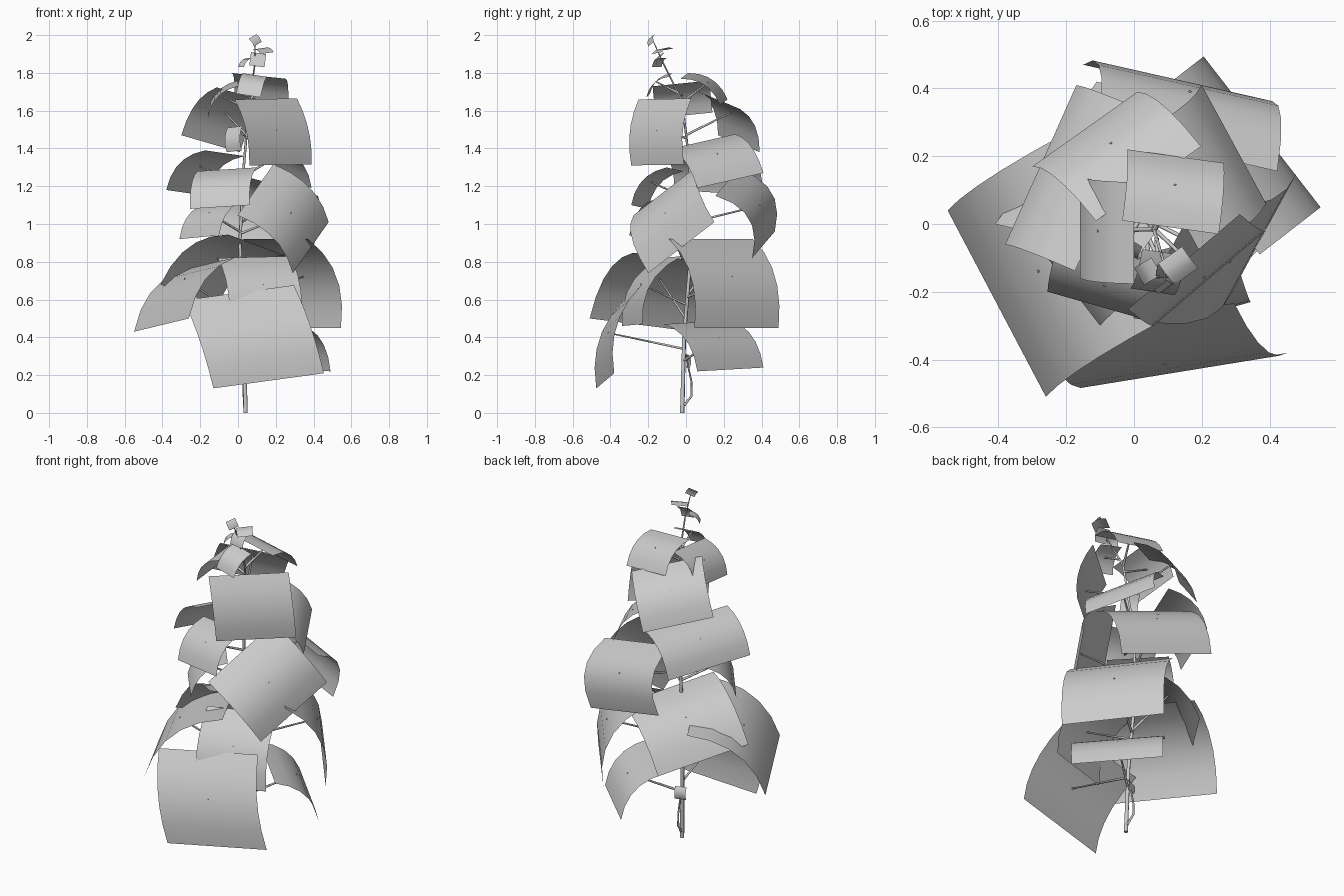
import bpy
import bmesh
from mathutils import Vector

default_cube = bpy.data.objects.get("Cube")
if default_cube:
    bpy.data.objects.remove(default_cube, do_unlink=True)

# One plain grey for the whole plant
grey = bpy.data.materials.new("plain_grey")
grey.use_nodes = True
colour = (0.6, 0.6, 0.6, 1)
grey.diffuse_color = colour
grey.node_tree.nodes["Principled BSDF"].inputs["Base Color"].default_value = colour

TRUNK = [Vector(p) for p in ((.04, -.02, 0), (.03, -.01, .4), (.01, .03, .9),
                             (.03, .02, 1.3), (.06, -.02, 1.65),
                             (.09, -.12, 1.85), (.09, -.17, 1.96))]


def trunk_at(z):
    """Point on the trunk line at a given height."""
    for low, high in zip(TRUNK, TRUNK[1:]):
        if z <= high.z:
            return low.lerp(high, max(0, (z - low.z) / (high.z - low.z)))
    return TRUNK[-1]


def stem(name, points, radius, tip=0.6):
    """Thin tapering tube through the points."""
    curve = bpy.data.curves.new(name, "CURVE")
    curve.dimensions = "3D"
    curve.bevel_depth = radius
    curve.bevel_resolution = 1
    curve.use_fill_caps = True
    spline = curve.splines.new("POLY")
    spline.points.add(len(points) - 1)
    for i, (target, p) in enumerate(zip(spline.points, points)):
        target.co = (*p, 1)
        target.radius = 1 + (tip - 1) * i / (len(points) - 1)
    obj = bpy.data.objects.new(name, curve)
    bpy.context.collection.objects.link(obj)
    curve.materials.append(grey)
    bpy.ops.object.select_all(action="DESELECT")
    obj.select_set(True)
    bpy.context.view_layer.objects.active = obj
    bpy.ops.object.convert(target="MESH")


def leaf(name, start, end, reach, rise, bulge=0.34, lean=0, twig=True, rows=5):
    """Arched sheet: outer edge start-end, rising inward to the trunk."""
    start, end = Vector(start), Vector(end)
    edge = end - start
    inward = Vector((edge.y, -edge.x, 0)).normalized()
    if inward.dot(trunk_at(start.z) - (start + end) / 2) < 0:
        inward.negate()
    up = edge.cross(inward).normalized()
    if up.z < 0:
        up.negate()
    span = inward * reach + up * rise + edge.normalized() * lean
    bend = span / 2 + (up * reach - inward * rise) * bulge
    bm = bmesh.new()
    previous = None
    for i in range(rows + 1):
        t = i / rows
        offset = bend * (2 * t * (1 - t)) + span * t * t
        row = [bm.verts.new(p + offset) for p in (start, end)]
        if previous:
            face = bm.faces.new((previous[0], previous[1], row[1], row[0]))
            face.smooth = True
        previous = row
    bm.normal_update()
    if sum((f.normal.dot(up - inward) for f in bm.faces)) < 0:
        bmesh.ops.reverse_faces(bm, faces=bm.faces[:])
    mesh = bpy.data.meshes.new(name)
    bm.to_mesh(mesh)
    bm.free()
    mesh.materials.append(grey)
    obj = bpy.data.objects.new(name, mesh)
    bpy.context.collection.objects.link(obj)
    if twig:
        centre = (start + end) / 2 + bend / 2 + span / 4
        stem(name + "_twig", [trunk_at(centre.z - reach / 2), centre], 0.007)


# Trunk and the looping side shoot at its foot
stem("trunk", TRUNK, 0.012, 0.2)
stem("side_shoot", [Vector(p) for p in ((.04, -.01, .04), (.03, .03, .09),
                                        (.03, .03, .16), (.03, 0, .3))], 0.007)
leaf("foot_bud", (0, 0, .24), (.06, .02, .24), reach=.01, rise=.07, twig=False)

# Lowest tier
leaf("low_front_leaf", (-.13, -.475, .13), (.455, -.38, .21),
     reach=.17, rise=.48, bulge=.25, lean=-.07)
leaf("low_right_leaf", (-.55, .04, .43), (-.26, -.51, .5), reach=.42, rise=.35)
leaf("low_left_leaf", (.49, .06, .22), (.14, .41, .24), reach=.24, rise=.25)

# Second tier
leaf("second_back_right_leaf", (-.41, 0, .68), (-.11, .42, .57), reach=.4, rise=.27)
leaf("second_left_leaf", (.2, .49, .45), (.545, .045, .45), reach=.22, rise=.47)
leaf("second_front_leaf", (-.04, -.34, .46), (.345, -.23, .47), reach=.22, rise=.36)

# Middle tier
leaf("middle_back_leaf", (.38, .35, .82), (-.15, .47, .96), reach=.18, rise=.34, bulge=.5)
leaf("middle_front_left_leaf", (.29, -.2, .74), (.48, .15, 1.01), reach=.22, rise=.37)
leaf("middle_front_right_leaf", (-.31, -.03, .92), (-.1, -.3, .94), reach=.2, rise=.19)
leaf("middle_front_leaf", (-.255, -.2, 1.08), (.06, -.29, 1.1), reach=.19, rise=.2)
leaf("middle_right_leaf", (-.38, -.06, 1.18), (-.17, .41, 1.15), reach=.22, rise=.21)
leaf("middle_left_leaf", (.39, .06, 1.19), (.2, .41, 1.27), reach=.24, rise=.21)

# Upper tier
leaf("upper_front_leaf", (.06, -.29, 1.31), (.39, -.01, 1.315),
     reach=.08, rise=.35, bulge=.2, lean=-.03)
leaf("upper_back_leaf", (-.3, .17, 1.47), (.01, .39, 1.38), reach=.24, rise=.26)
leaf("upper_right_leaf", (-.16, -.16, 1.56), (-.16, .14, 1.59), reach=.16, rise=.17)
leaf("upper_inner_leaf", (-.06, -.05, 1.38), (.02, -.1, 1.39), reach=.03, rise=.13, twig=False)

# Crown
leaf("crown_back_leaf", (.265, .18, 1.63), (-.02, .22, 1.66), reach=.21, rise=.14)
leaf("crown_front_leaf", (-.01, -.19, 1.69), (.12, -.21, 1.67), reach=.12, rise=.11)
leaf("crown_bud_leaf", (.06, -.16, 1.84), (.14, -.16, 1.83),
     reach=.04, rise=.07, twig=False, rows=2)
leaf("crown_small_leaf", (0, -.13, 1.83), (.03, -.18, 1.83),
     reach=.06, rise=.05, twig=False, rows=3)
leaf("crown_side_leaf", (.12, -.18, 1.9), (.19, -.13, 1.91),
     reach=.08, rise=.02, twig=False, rows=3)
leaf("tip_leaf", (.085, -.2, 1.94), (.125, -.17, 1.965),
     reach=.02, rise=.045, twig=False, rows=2)
